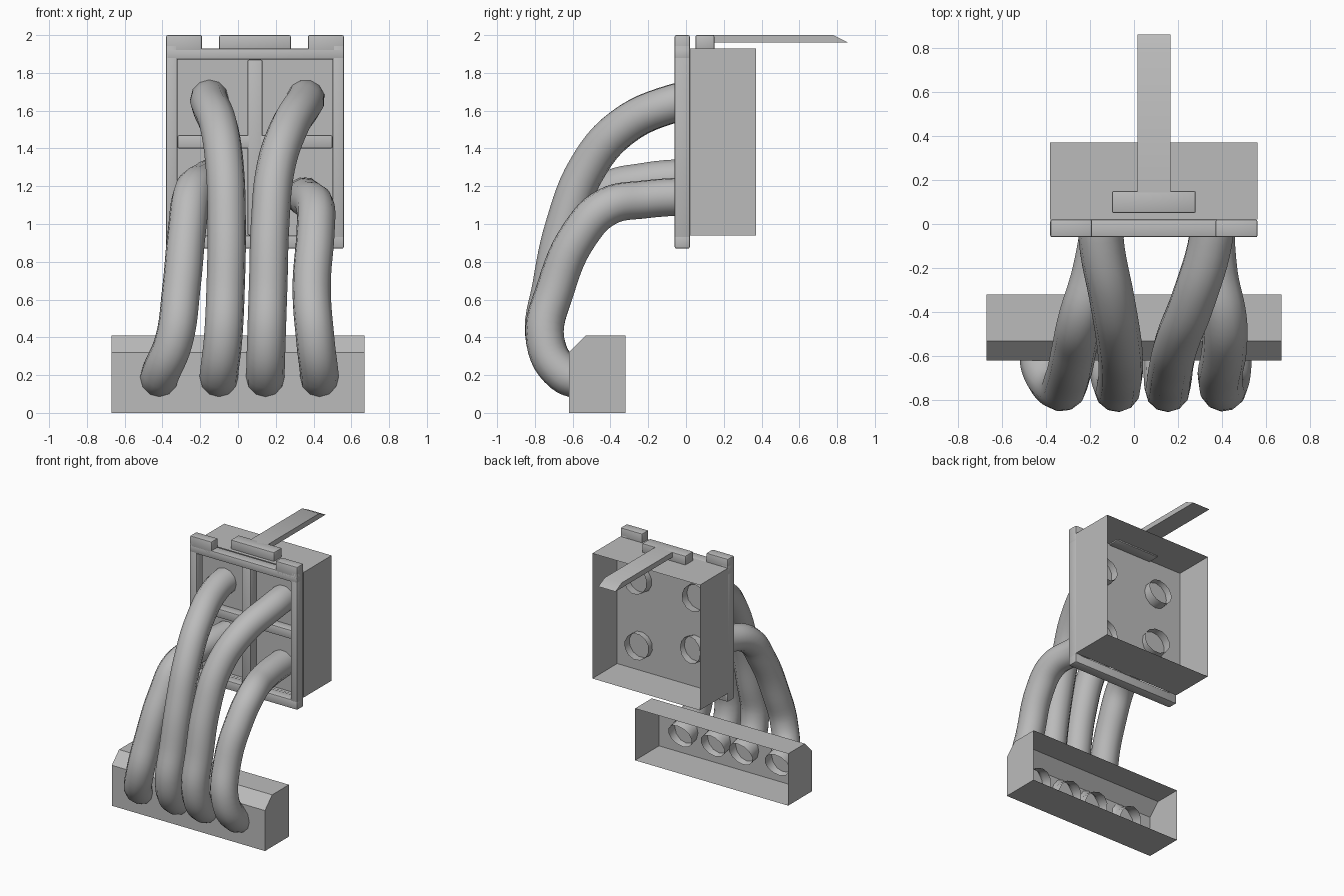
import bpy
import bmesh
import math
from mathutils import Vector

cube = bpy.data.objects.get("Cube")
if cube:
    bpy.data.objects.remove(cube, do_unlink=True)

grey = bpy.data.materials.new("plain_grey")
grey.use_nodes = True
color = (0.5, 0.5, 0.5, 1)
grey.diffuse_color = color
grey.node_tree.nodes["Principled BSDF"].inputs["Base Color"].default_value = color


def link(name, data):
    ob = bpy.data.objects.new(name, data)
    bpy.context.collection.objects.link(ob)
    data.materials.append(grey)
    return ob


def smooth(ob):
    bpy.ops.object.select_all(action='DESELECT')
    ob.select_set(True)
    bpy.context.view_layer.objects.active = ob
    bpy.ops.object.shade_smooth_by_angle(angle=math.radians(40))


def prism(name, profile, x0, x1, open_dirs=(), bevel=0):
    """Extrude a (y, z) profile along x, dropping faces that point along open_dirs."""
    bm = bmesh.new()
    face = bm.faces.new([bm.verts.new((x0, y, z)) for y, z in profile])
    side = bmesh.ops.extrude_face_region(bm, geom=[face])["geom"]
    bmesh.ops.translate(bm, vec=(x1 - x0, 0, 0),
                        verts=[v for v in side if isinstance(v, bmesh.types.BMVert)])
    bmesh.ops.recalc_face_normals(bm, faces=bm.faces)
    gone = [f for f in bm.faces if any(f.normal.dot(Vector(d)) > 0.9 for d in open_dirs)]
    bmesh.ops.delete(bm, geom=gone, context='FACES')
    if bevel:
        bmesh.ops.bevel(bm, geom=list(bm.edges), offset=bevel, segments=2,
                        profile=0.5, affect='EDGES')
    mesh = bpy.data.meshes.new(name)
    bm.to_mesh(mesh)
    bm.free()
    ob = link(name, mesh)
    smooth(ob)
    return ob


def box(name, x, y, z, **options):
    return prism(name, [(y[0], z[0]), (y[1], z[0]), (y[1], z[1]), (y[0], z[1])],
                 x[0], x[1], **options)


def pipe(name, points, radius=0.102):
    """Open-ended round tube through the points."""
    curve = bpy.data.curves.new(name, 'CURVE')
    curve.dimensions = '3D'
    curve.bevel_depth = radius
    curve.bevel_resolution = 4
    curve.resolution_u = 6
    spline = curve.splines.new('BEZIER')
    spline.bezier_points.add(len(points) - 1)
    for bp, co in zip(spline.bezier_points, points):
        bp.co = co
        bp.handle_left_type = bp.handle_right_type = 'AUTO'
    ob = link(name, curve)
    bpy.ops.object.select_all(action='DESELECT')
    ob.select_set(True)
    bpy.context.view_layer.objects.active = ob
    bpy.ops.object.convert(target='MESH')
    smooth(bpy.context.view_layer.objects.active)


BACK, FRONT = (0, 1, 0), (0, -1, 0)
LEFT, RIGHT, MID = 0.56, -0.38, 0.09
WIDE = (RIGHT, LEFT)

# Lower housing: chamfered shell, open at the back
prism("lower_housing", [(-0.62, 0), (-0.32, 0), (-0.32, 0.41), (-0.53, 0.41), (-0.62, 0.32)],
      -0.67, 0.67, open_dirs=[BACK])

# Upper housing: open shell with a panel that carries the pipe ends
box("upper_housing", WIDE, (0.02, 0.37), (0.94, 1.93), open_dirs=[BACK, FRONT])
box("pipe_panel", WIDE, (0.05, 0.06), (0.94, 1.93))

# Flange frame around the front
FLANGE = (-0.06, 0.02)
box("flange_top", WIDE, FLANGE, (1.87, 1.93), bevel=0.008)
box("flange_bottom", WIDE, FLANGE, (0.87, 0.94), bevel=0.008)
for side, edge, inward in (("left", LEFT, -1), ("right", RIGHT, 1)):
    box("flange_" + side, sorted((edge, edge + 0.06 * inward)), FLANGE, (0.87, 1.95), bevel=0.008)
    box("flange_tab_" + side, sorted((edge, edge + 0.19 * inward)), FLANGE, (1.9, 2.0), bevel=0.008)

# Cross ribs in the recess
box("rib_upright", (MID - 0.04, MID + 0.04), (-0.03, 0.05), (0.94, 1.87), bevel=0.008)
box("rib_level", (RIGHT + 0.06, LEFT - 0.06), (-0.03, 0.05), (1.4, 1.47), bevel=0.008)

# Handle: T-shaped foot and a long bar with a slanted tip
box("handle_foot", (-0.1, 0.28), (0.05, 0.15), (1.92, 2.0), bevel=0.008)
prism("handle_bar", [(0.1, 1.96), (0.86, 1.96), (0.78, 2.0), (0.1, 2.0)], 0.015, 0.165)

# Four pipes: the inner pair rises high, the outer pair bends in lower
high = [(-0.54, 0.17), (-0.65, 0.21), (-0.745, 0.38), (-0.71, 0.68), (-0.64, 1.0),
        (-0.52, 1.3), (-0.34, 1.51), (-0.06, 1.64), (0.12, 1.67)]
low = [(-0.54, 0.17), (-0.65, 0.21), (-0.745, 0.38), (-0.69, 0.66), (-0.56, 0.95),
       (-0.42, 1.09), (-0.22, 1.13), (0.12, 1.15)]
high_right = [-0.1, -0.1, -0.08, -0.065, -0.06, -0.07, -0.1, -0.15, -0.15]
high_left = [0.145, 0.145, 0.15, 0.16, 0.17, 0.2, 0.27, 0.35, 0.36]
low_left = [0.43, 0.43, 0.41, 0.39, 0.41, 0.41, 0.37, 0.35]
low_right = [-0.42, -0.41, -0.34, -0.3, -0.27, -0.24, -0.18, -0.12]
for name, xs, path, lift in (("inner_right_pipe", high_right, high, 0),
                             ("inner_left_pipe", high_left, high, 0),
                             ("outer_left_pipe", low_left, low, 0),
                             ("outer_right_pipe", low_right, low, 0.1)):
    pipe(name, [(x, y, z + lift * max(0, min(1, (z - 0.9) * 4)))
                for x, (y, z) in zip(xs, path)])
